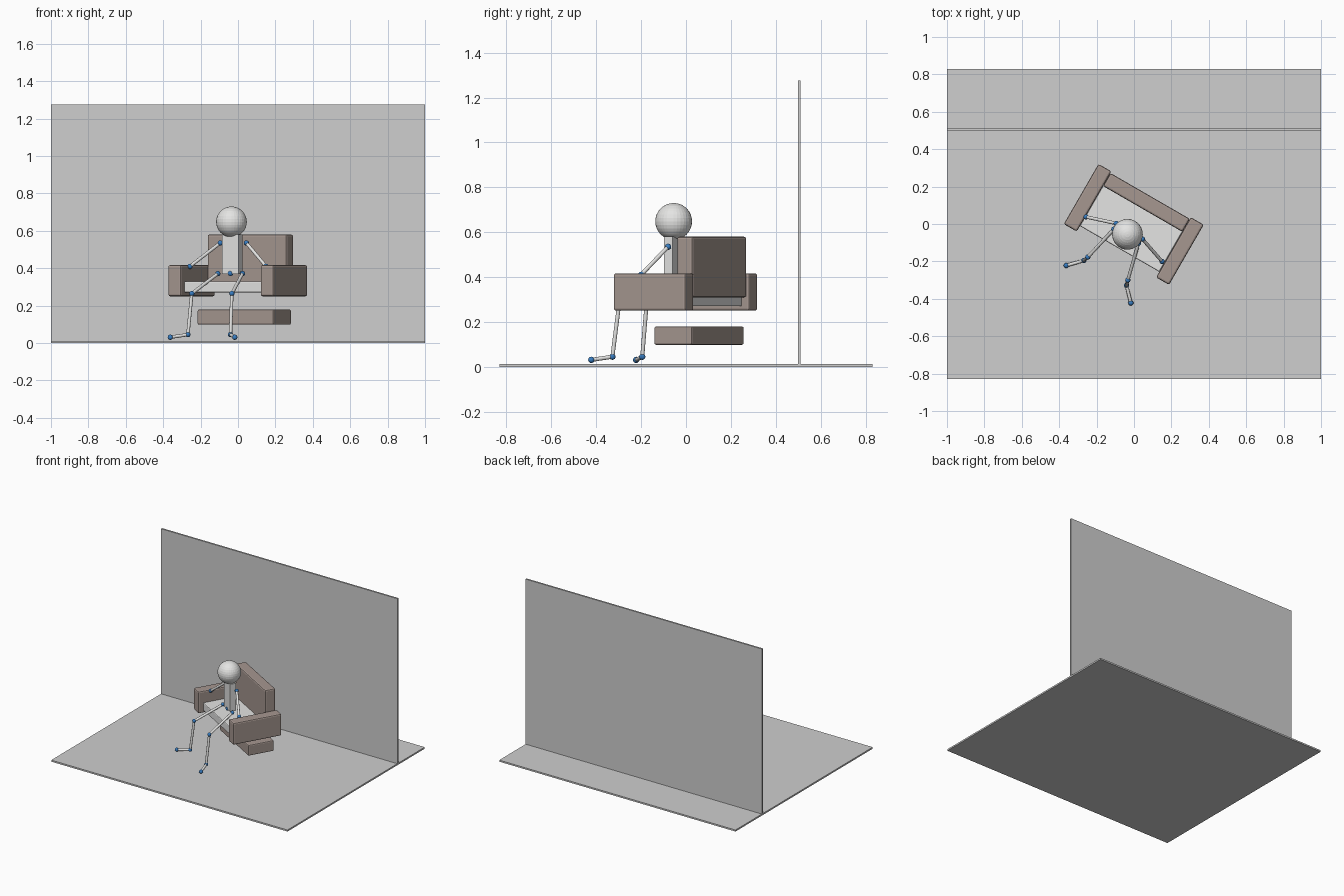
import bpy
import math
from mathutils import Vector, Matrix

if "Cube" in bpy.data.objects:
    bpy.data.objects.remove(bpy.data.objects["Cube"])

TURN = Matrix.Rotation(math.radians(-30), 4, 'Z')


def material(name, color):
    m = bpy.data.materials.new(name)
    m.diffuse_color = (*color, 1)
    m.use_nodes = True
    m.node_tree.nodes["Principled BSDF"].inputs["Base Color"].default_value = m.diffuse_color
    return m


GREY = material("room grey", (0.62, 0.62, 0.62))
LIGHT = material("light grey", (0.78, 0.78, 0.77))
BROWN = material("taupe brown", (0.38, 0.31, 0.28))
BLUE = material("joint blue", (0.04, 0.21, 0.55))


def finish(name, mat):
    ob = bpy.context.object
    ob.name = name
    ob.data.materials.append(mat)
    return ob


def box(name, lo, hi, mat, turned=False, bevel=0.0):
    """Box between two corners, optionally turned with the chair."""
    lo, hi = Vector(lo), Vector(hi)
    bpy.ops.mesh.primitive_cube_add(size=1)
    ob = finish(name, mat)
    size = hi - lo
    ob.data.transform(Matrix.Diagonal((*size, 1)))
    center = (lo + hi) / 2
    ob.matrix_world = (TURN if turned else Matrix()) @ Matrix.Translation(center)
    if bevel:
        b = ob.modifiers.new("soft edges", 'BEVEL')
        b.width = bevel
        b.segments = 2
    return ob


def ball(name, p, r, mat, seg=16, rings=8):
    bpy.ops.mesh.primitive_uv_sphere_add(segments=seg, ring_count=rings,
                                         radius=r, location=p)
    return finish(name, mat)


def rod(name, a, b, r=0.009):
    a, b = Vector(a), Vector(b)
    d = b - a
    bpy.ops.mesh.primitive_cylinder_add(
        vertices=16, radius=r, depth=d.length, location=(a + b) / 2,
        rotation=d.to_track_quat('Z', 'Y').to_euler())
    ob = finish(name, LIGHT)
    bpy.ops.object.shade_smooth_by_angle()
    return ob


# Room
box("floor", (-1, -0.83, 0), (1, 0.83, 0.012), GREY)
box("wall", (-1, 0.498, 0.012), (1, 0.511, 1.275), GREY)

# Armchair, turned toward the front left
for side, x in (("left", -0.285), ("right", 0.285)):
    box(side + "_armrest", (x - 0.04, -0.188, 0.25), (x + 0.04, 0.183, 0.417),
        BROWN, True, 0.01)
box("backrest", (-0.245, 0.093, 0.31), (0.245, 0.173, 0.58), BROWN, True, 0.01)
box("seat_cushion", (-0.245, -0.154, 0.27), (0.245, 0.148, 0.33), LIGHT, True, 0.006)
box("chair_base", (-0.235, -0.03, 0.098), (0.235, 0.165, 0.18), BROWN, True, 0.008)

# Head and torso
ball("head", (-0.035, -0.055, 0.648), 0.082, LIGHT, 32, 16)
torso = box("torso", (-0.05, -0.022, 0.37), (0.05, 0.022, 0.58), LIGHT, True)
torso.location = (-0.03, -0.055, 0.475)
ball("pelvis_joint", (-0.04, -0.068, 0.372), 0.014, BLUE)

# Limbs: chains of rods with a ball at each joint
limbs = {
    "left_arm": [(-0.095, 0.003, 0.535), (-0.257, 0.038, 0.41)],
    "right_arm": [(0.045, -0.08, 0.535), (0.15, -0.20, 0.41)],
    "left_leg": [(-0.108, -0.028, 0.371), (-0.247, -0.177, 0.264),
                 (-0.268, -0.195, 0.045), (-0.362, -0.222, 0.031)],
    "right_leg": [(0.024, -0.103, 0.371), (-0.033, -0.30, 0.264),
                  (-0.04, -0.328, 0.045), (-0.017, -0.422, 0.031)],
}
for name, pts in limbs.items():
    for i, p in enumerate(pts):
        ball(f"{name}_joint_{i + 1}", p, 0.014, BLUE)
    for i, (a, b) in enumerate(zip(pts, pts[1:])):
        rod(f"{name}_segment_{i + 1}", a, b)
